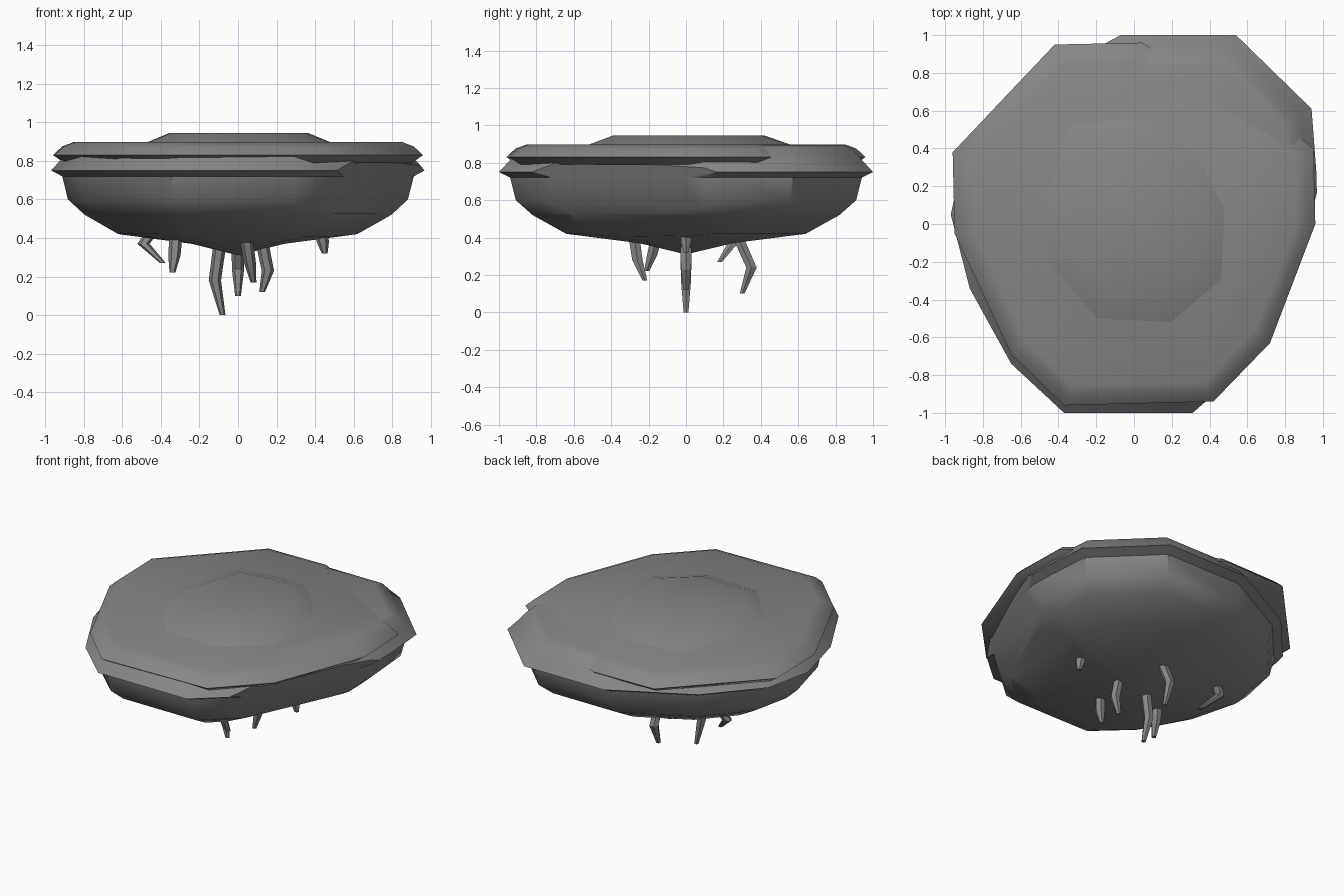
import bpy, bmesh, math
from mathutils import Vector

if "Cube" in bpy.data.objects:
    bpy.data.objects.remove(bpy.data.objects["Cube"])

# Dark stone grey shared by all parts
stone = bpy.data.materials.new("dark_stone")
stone.diffuse_color = (.24, .24, .24, 1)
stone.use_nodes = True
stone.node_tree.nodes["Principled BSDF"].inputs["Base Color"].default_value = stone.diffuse_color


def finish(name, bm, angle):
    bmesh.ops.recalc_face_normals(bm, faces=bm.faces[:])
    me = bpy.data.meshes.new(name)
    bm.to_mesh(me)
    bm.free()
    me.materials.append(stone)
    ob = bpy.data.objects.new(name, me)
    bpy.context.collection.objects.link(ob)
    bpy.ops.object.select_all(action='DESELECT')
    bpy.context.view_layer.objects.active = ob
    ob.select_set(True)
    bpy.ops.object.shade_smooth_by_angle(angle=math.radians(angle))
    return ob


def stack(outline, profile, tip=None):
    """Stack scaled copies of an outline; profile holds (scale, z)."""
    bm = bmesh.new()
    rings = [[bm.verts.new((x * s, y * s, z)) for x, y in outline] for s, z in profile]
    n = len(outline)
    for a, b in zip(rings, rings[1:]):
        for i in range(n):
            j = (i + 1) % n
            bm.faces.new((a[i], a[j], b[j], b[i]))
    bm.faces.new(rings[0])
    if tip is None:
        bm.faces.new(rings[-1])
    else:
        t = bm.verts.new(tip)
        for i in range(n):
            bm.faces.new((rings[-1][i], rings[-1][(i + 1) % n], t))
    return bm


# Rock body with lip
body_outline = [(-.37, -1), (.31, -1), (.68, -.68), (.97, .1), (.965, .28), (.94, .61),
                (.54, 1), (-.07, 1), (-.60, .72), (-.90, .38), (-.97, .05),
                (-.87, -.34), (-.65, -.74)]
bm = stack(body_outline,
           [(.84, .894), (.89, .875), (.94, .815), (1, .75), (.94, .72), (.91, .60),
            (.82, .52), (.64, .42), (.25, .37)], tip=(0, 0, .31))
# Chipped-off front right side: a steep cut and a slanted one below it
for co, no in (((.57, -.70, .75), (.91, -.42, -.45)),
               ((.77, 0, .52), (.91, -.42, -2))):
    bmesh.ops.bisect_plane(bm, geom=bm.verts[:] + bm.edges[:] + bm.faces[:],
                           plane_co=co, plane_no=Vector(no).normalized(), clear_outer=True)
    bmesh.ops.holes_fill(bm, edges=[e for e in bm.edges if e.is_boundary])
finish("rock_body", bm, 40)

# Upper ground plate
plate_outline = [(-.37, -.96), (.42, -.94), (.72, -.63), (.96, 0), (.95, .40), (.80, .52),
                 (.04, .96), (-.42, .95), (-.96, .38), (-.95, -.05), (-.65, -.69)]
finish("ground_plate", stack(plate_outline,
       [(.89, .897), (.95, .875), (1, .83), (.94, .79)]), 40)

# Low mound on top
mound_outline = [(-.20, -.51), (.20, -.53), (.47, -.30), (.49, .08), (.38, .30), (.15, .55),
                 (-.05, .57), (-.35, .53), (-.48, .10), (-.47, -.20)]
finish("top_mound", stack(mound_outline, [(.74, .945), (1, .893)]), 40)

# Hanging roots: tapered bent prongs given by start, bend and tip
roots = [((-.09, 0, .40), (-.12, 0, .18), (-.08, 0, .01)),
         ((0, .27, .42), (0, .35, .24), (0, .30, .10)),
         ((.04, -.28, .42), (.06, -.26, .28), (.08, -.22, .17)),
         ((.12, 0, .40), (.155, 0, .23), (.125, 0, .12)),
         ((.43, 0, .44), (.44, 0, .38), (.45, 0, .32)),
         ((-.32, -.15, .44), (-.33, -.18, .31), (-.34, -.21, .22)),
         ((-.44, .27, .44), (-.49, .25, .37), (-.39, .18, .27))]
for k, path in enumerate(roots):
    rings = []
    bm = bmesh.new()
    for p, r in zip(path, (.034, .032, .015)):
        rings.append([bm.verts.new(Vector(p) + Vector((r * math.cos(i * math.tau / 6),
                                                       r * math.sin(i * math.tau / 6), 0)))
                      for i in range(6)])
    for a, b in zip(rings, rings[1:]):
        for i in range(6):
            bm.faces.new((a[i], a[(i + 1) % 6], b[(i + 1) % 6], b[i]))
    bm.faces.new(rings[0])
    bm.faces.new(rings[-1])
    if k == 0:  # longest root touches the ground plane
        for v in rings[-1]:
            v.co.z = 0
    finish(f"root_{k + 1}", bm, 25)
